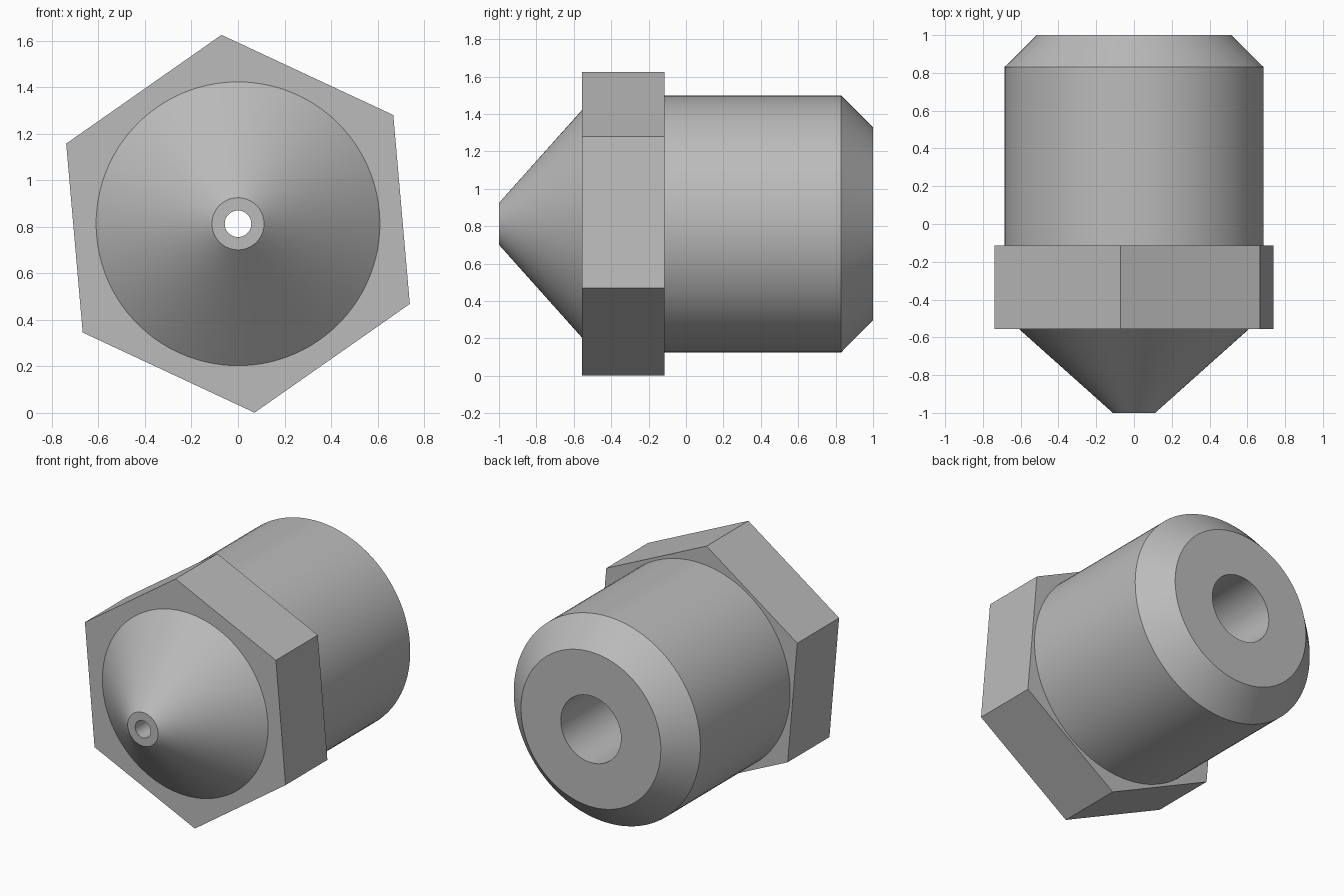
import bpy, bmesh
from math import cos, pi, radians, sin

cube = bpy.data.objects.get("Cube")
if cube:
    bpy.data.objects.remove(cube)

SEGMENTS = 96
AXIS_Z = 0.813
TURN = radians(5)          # the hexagon sits slightly rotated
HEX_RADIUS = 0.815

metal = bpy.data.materials.new("grey metal")
metal.use_nodes = True
grey = (0.5, 0.5, 0.5, 1)
metal.diffuse_color = grey
metal.node_tree.nodes["Principled BSDF"].inputs["Base Color"].default_value = grey


def hexagon(angle):
    """Distance from the axis to the hexagon's edge at an angle from a corner."""
    return HEX_RADIUS * cos(pi / 6) / cos(angle % (pi / 3) - pi / 6)


def turned_part(name, profile):
    """Revolve (radius, y) points about the y axis; radius may be a function of angle."""
    bm = bmesh.new()
    rings = []
    for radius, y in profile:
        ring = []
        for j in range(SEGMENTS):
            a = 2 * pi * (j + 0.001) / SEGMENTS if callable(radius) else 2 * pi * j / SEGMENTS
            r = radius(a) if callable(radius) else radius
            b = 2 * pi * j / SEGMENTS - pi / 6 + TURN + pi / 3
            ring.append(bm.verts.new((r * cos(b), y, AXIS_Z + r * sin(b))))
        rings.append(ring)
    for lower, upper in zip(rings, rings[1:]):
        for j in range(SEGMENTS):
            k = (j + 1) % SEGMENTS
            bm.faces.new((lower[j], upper[j], upper[k], lower[k]))
    mesh = bpy.data.meshes.new(name)
    bm.to_mesh(mesh)
    bm.free()
    mesh.materials.append(metal)
    part = bpy.data.objects.new(name, mesh)
    bpy.context.collection.objects.link(part)
    bpy.ops.object.select_all(action='DESELECT')
    part.select_set(True)
    bpy.context.view_layer.objects.active = part
    bpy.ops.object.shade_smooth_by_angle(angle=radians(25))
    return part


# Conical tip with its flat end around the small outlet
turned_part("nozzle_tip", [(0.057, -1), (0.112, -1), (0.61, -0.555)])

# Hexagonal collar, open where the tip and barrel meet it
turned_part("hex_collar", [(0.61, -0.555), (hexagon, -0.555),
                           (hexagon, -0.115), (0.687, -0.115)])

# Round barrel with a chamfered rear end
turned_part("barrel", [(0.687, -0.115), (0.687, 0.83), (0.515, 1), (0.222, 1)])

# Wide bore narrowing to the outlet
turned_part("bore", [(0.222, 1), (0.222, -0.72), (0.057, -0.83), (0.057, -1)])
